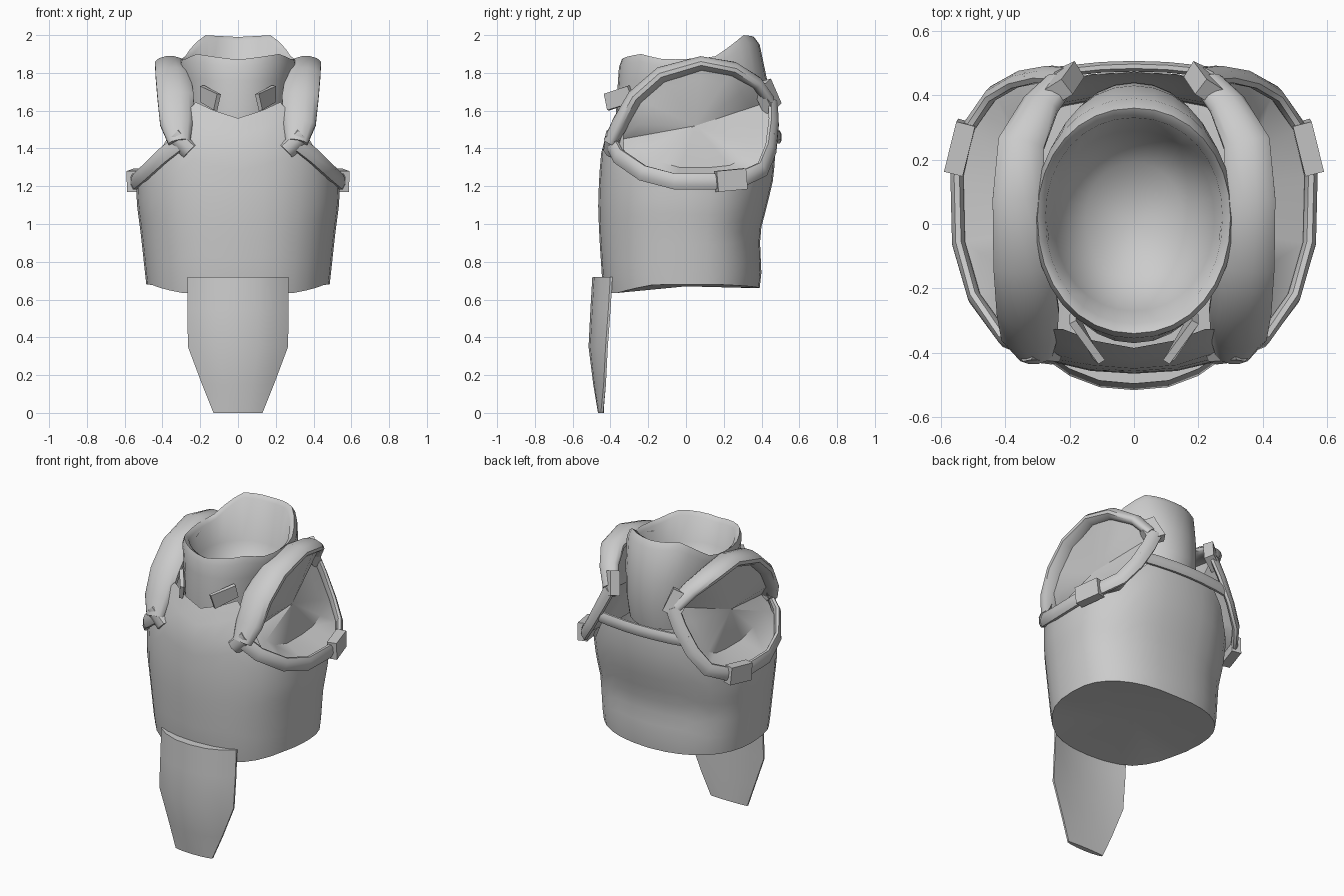
import bpy, bmesh, math
from mathutils import Vector

if "Cube" in bpy.data.objects:
    bpy.data.objects.remove(bpy.data.objects["Cube"])

GREY = (0.6, 0.6, 0.6, 1)
mat = bpy.data.materials.new("light grey")
mat.use_nodes = True
mat.diffuse_color = GREY
bsdf = mat.node_tree.nodes["Principled BSDF"]
bsdf.inputs["Base Color"].default_value = GREY
bsdf.inputs["Roughness"].default_value = 0.8


def finish(name, bm, angle=45, face_x=0):
    """Turn a bmesh into a smooth-shaded object."""
    bmesh.ops.recalc_face_normals(bm, faces=bm.faces)
    if face_x and sum(f.normal.x * f.calc_area() for f in bm.faces) * face_x < 0:
        bmesh.ops.reverse_faces(bm, faces=bm.faces)
    me = bpy.data.meshes.new(name)
    bm.to_mesh(me)
    bm.free()
    me.materials.append(mat)
    ob = bpy.data.objects.new(name, me)
    bpy.context.collection.objects.link(ob)
    bpy.ops.object.select_all(action='DESELECT')
    ob.select_set(True)
    bpy.context.view_layer.objects.active = ob
    bpy.ops.object.shade_smooth_by_angle(angle=math.radians(angle))
    return ob


def loft(name, rings, cap_start=True, cap_end=True, angle=45, face_x=0):
    """Skin closed rings of points; a one-point ring makes a fan."""
    bm = bmesh.new()
    rows = [[bm.verts.new(p) for p in r] for r in rings]
    for a, b in zip(rows, rows[1:]):
        n = max(len(a), len(b))
        for i in range(n):
            j = (i + 1) % n
            if len(b) == 1:
                bm.faces.new((a[i], a[j], b[0]))
            elif len(a) == 1:
                bm.faces.new((a[0], b[j], b[i]))
            else:
                bm.faces.new((a[i], a[j], b[j], b[i]))
    if cap_start and len(rows[0]) > 2:
        bm.faces.new(rows[0])
    if cap_end and len(rows[-1]) > 2:
        bm.faces.new(rows[-1])
    return finish(name, bm, angle, face_x)


def table(x, rows):
    """Linear interpolation in rows of (x, value, value...)."""
    if x <= rows[0][0]:
        return rows[0][1:]
    for a, b in zip(rows, rows[1:]):
        if x <= b[0]:
            k = (x - a[0]) / (b[0] - a[0])
            return [p + (q - p) * k for p, q in zip(a[1:], b[1:])]
    return rows[-1][1:]


def oval(deg, hx, yf, yb, power=0.85, yc=0.02):
    """Point on a squarish oval; 0 degrees is the front."""
    s, c = math.sin(math.radians(deg)), math.cos(math.radians(deg))
    x = math.copysign(abs(s) ** power, s) * hx
    k = abs(c) ** power
    return x, yc + (yf - yc) * k if c > 0 else yc + (yb - yc) * k


def strap(name, pts, sizes, centre, sides=10):
    """Sweep an oval (or box, with 4 sides) whose flat side faces away from centre."""
    pts = [Vector(p) for p in pts]
    rings = []
    for i, p in enumerate(pts):
        t = (pts[min(i + 1, len(pts) - 1)] - pts[max(i - 1, 0)]).normalized()
        out = p - Vector(centre(p))
        out = (out - t * out.dot(t)).normalized()
        side = t.cross(out)
        w, h = sizes[i] if isinstance(sizes, list) else sizes
        k = math.sqrt(2) if sides == 4 else 1
        ring = []
        for j in range(sides):
            a = 2 * math.pi * (j + 0.5) / sides
            ring.append(p + side * w * k * math.cos(a) + out * h * k * math.sin(a))
        rings.append(ring)
    return loft(name, rings)


STEPS = 32
DEGS = [360 * i / STEPS for i in range(STEPS)]

# Vest body: rim climbs at the front and back, dips under the arms
WIDTHS = [(0.63, 0.48, -0.43, 0.385), (0.72, 0.49, -0.445, 0.40), (0.95, 0.515, -0.46, 0.39),
          (1.10, 0.535, -0.465, 0.43), (1.25, 0.54, -0.46, 0.465), (1.42, 0.53, -0.445, 0.475),
          (1.56, 0.52, -0.385, 0.46), (1.68, 0.50, -0.335, 0.45)]
RIM = [(0, 1.56), (11, 1.60), (22, 1.65), (34, 1.54), (45, 1.39), (56, 1.30), (68, 1.24), (90, 1.21),
       (112, 1.21), (135, 1.25), (146, 1.38), (157, 1.47), (180, 1.47)]
BASE = [(0, 0.63), (35, 0.635), (70, 0.68), (110, 0.68), (180, 0.66)]
rings = [[(0, 0, 0.67)]]
for v in range(11):
    ring = []
    for d in DEGS:
        t = min(d, 360 - d)
        z0, z1 = table(t, BASE)[0], table(t, RIM)[0]
        z = z0 + (z1 - z0) * v / 10
        ring.append((*oval(d, *table(z, WIDTHS)), z))
    rings.append(ring)
loft("vest_body", rings, cap_end=False, angle=50)

# Padded collar: outer wall, rolled rim and hollow bowl
TOP = [(0, 1.87), (45, 1.90), (70, 1.87), (110, 1.88), (130, 1.95), (145, 2.0), (180, 1.99)]
COLLAR = [(1.45, 0.27, -0.36, 0.41, 0), (1.60, 0.28, -0.37, 0.44, 0), (1.76, 0.295, -0.36, 0.43, 0),
          (-0.04, 0.31, -0.355, 0.39, 1), (0.0, 0.30, -0.34, 0.36, 1), (-0.02, 0.275, -0.31, 0.33, 1),
          (1.72, 0.25, -0.27, 0.29, 0), (1.58, 0.15, -0.17, 0.19, 0)]
rings = []
for z, hx, yf, yb, on_rim in COLLAR:
    rings.append([(*oval(d, hx, yf, yb, 0.95), z + on_rim * table(min(d, 360 - d), TOP)[0]) for d in DEGS])
rings.append([(0, 0.01, 1.54)])
loft("collar", rings, cap_start=False, angle=60)

# Front flap: lens-shaped sections tapering to a blunt tip
rings = []
for z, hw, yf, yb, ye in [(0.72, 0.268, -0.49, -0.43, -0.395), (0.55, 0.268, -0.50, -0.44, -0.405),
                          (0.35, 0.265, -0.51, -0.44, -0.42), (0.15, 0.19, -0.485, -0.44, -0.43),
                          (0.0, 0.13, -0.46, -0.44, -0.445)]:
    us = [-1, -0.75, -0.4, 0, 0.4, 0.75, 1]
    ring = [(u * hw, ye + (yf - ye) * (1 - abs(u) ** 2.5) - 0.006, z) for u in us]
    ring += [(u * hw, ye + (yb - ye) * (1 - u * u) + 0.006, z) for u in reversed(us)]
    rings.append(ring)
loft("front_flap", rings, angle=50)

SHOULDER = [(0.31, -0.40, 1.43), (0.325, -0.35, 1.53), (0.33, -0.27, 1.67), (0.345, -0.13, 1.79),
            (0.36, 0.08, 1.85), (0.35, 0.25, 1.82), (0.29, 0.37, 1.75), (0.23, 0.44, 1.66)]
PAD = [(0.06, 0.04), (0.09, 0.045), (0.10, 0.045), (0.095, 0.045),
       (0.082, 0.04), (0.075, 0.04), (0.06, 0.035), (0.05, 0.03)]
LOWER = [(0.30, -0.40, 1.44), (0.40, -0.36, 1.36), (0.495, -0.23, 1.27), (0.545, -0.06, 1.225),
         (0.55, 0.15, 1.225), (0.515, 0.30, 1.24), (0.44, 0.405, 1.29), (0.36, 0.45, 1.40),
         (0.28, 0.465, 1.54), (0.225, 0.46, 1.65)]


def upright(p):
    return (0, 0, p.z)


def under_shoulder(p):
    return (p.x, 0.05, 1.4)


for s, label in ((1, "left"), (-1, "right")):
    def m(pts):
        return [(s * x, y, z) for x, y, z in pts]

    # Shoulder pad and under-arm strap
    strap(label + "_shoulder_pad", m(SHOULDER), PAD, under_shoulder, 12)
    strap(label + "_arm_strap", m(LOWER), (0.045, 0.022), upright, 8)

    # Recessed arm opening panel
    loop = [Vector((x + 0.035, y, z)) for x, y, z in SHOULDER[1:-1]]
    loop += [Vector((x * 0.97, y * 0.97, z)) for x, y, z in reversed(LOWER)]
    mid = Vector((0.355, 0.05, 1.52))
    inner = []
    for p in loop:
        q = p.lerp(mid, 0.25)
        q.x = min(q.x, 0.375)
        inner.append(q)
    loft(label + "_arm_panel", [m(loop), m(inner), m([mid])], cap_start=False, angle=40, face_x=s)

    # Buckles at the front, side and back of the straps
    strap(label + "_front_buckle", m([(0.255, -0.395, 1.385), (0.34, -0.385, 1.47)]),
          (0.05, 0.04), upright, 8)
    strap(label + "_side_buckle", m([(0.56, 0.16, 1.225), (0.52, 0.315, 1.24)]),
          (0.055, 0.03), upright, 4)
    strap(label + "_back_buckle", m([(0.25, 0.40, 1.74), (0.215, 0.46, 1.61)]),
          (0.055, 0.03), upright, 4)

    # Small tab beside the neck
    strap(label + "_neck_tab", m([(0.11, -0.42, 1.645), (0.19, -0.29, 1.69)]),
          (0.045, 0.012), lambda p: (0, -0.3, p.z), 4)

# Strap across the back
strap("back_strap", [(x, 0.49 - 0.32 * x * x, 1.46) for x in (-0.34, -0.22, -0.1, 0, 0.1, 0.22, 0.34)],
      (0.038, 0.018), upright, 8)
